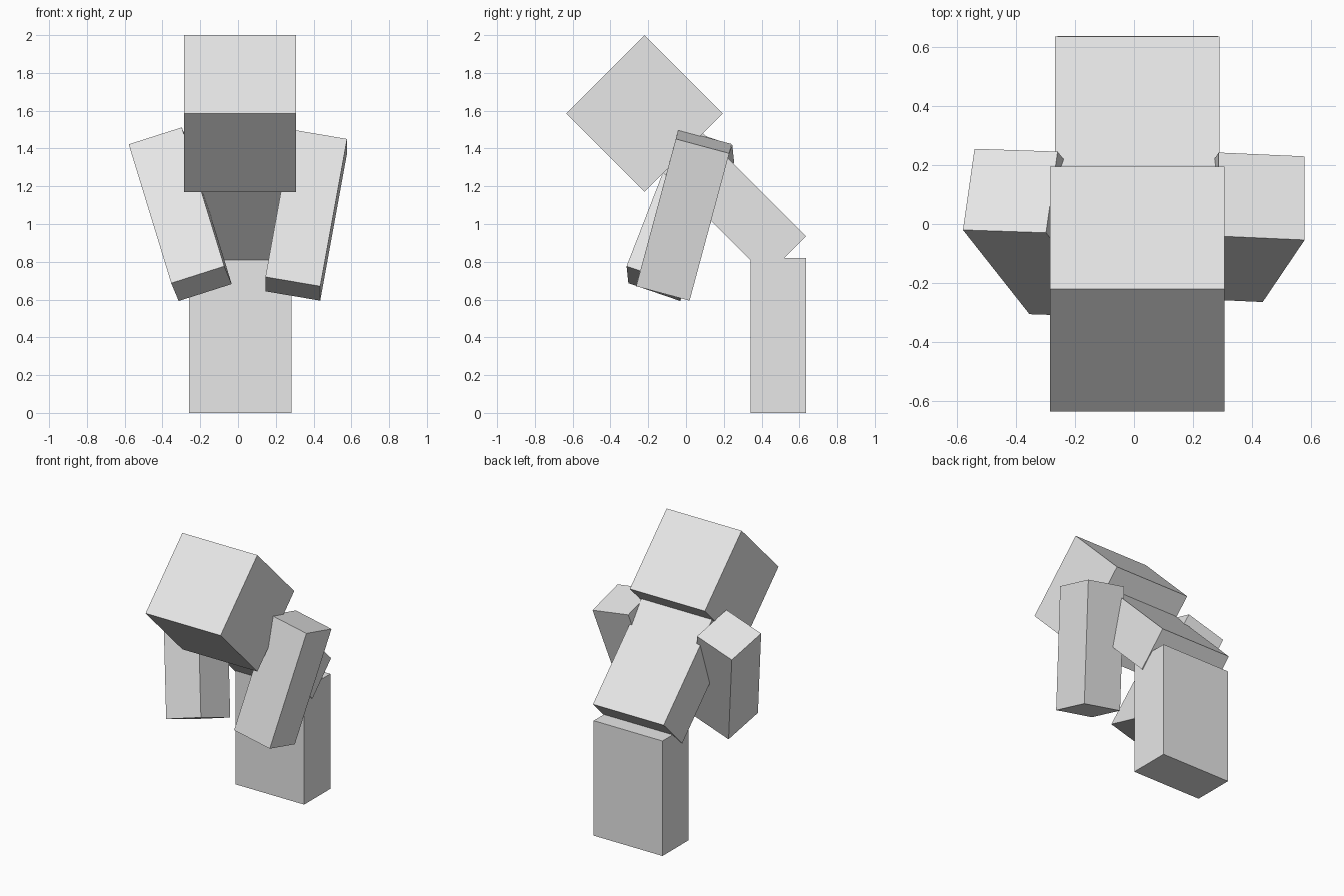
import bpy
import math
from mathutils import Matrix, Vector

# Clear the default cube
cube = bpy.data.objects.get("Cube")
if cube:
    bpy.data.objects.remove(cube, do_unlink=True)

# Single grey material
GREY = (0.8, 0.8, 0.8, 1.0)
grey = bpy.data.materials.new("light_grey")
grey.use_nodes = True
grey.diffuse_color = GREY
bsdf = next(n for n in grey.node_tree.nodes if n.type == 'BSDF_PRINCIPLED')
bsdf.inputs["Base Color"].default_value = GREY


def block(name, center, size, rotation=Matrix.Identity(3)):
    """Flat-sided box with its dimensions baked in and an object rotation."""
    bpy.ops.mesh.primitive_cube_add(size=1)
    ob = bpy.context.object
    ob.name = ob.data.name = name
    ob.data.transform(Matrix.Diagonal((*size, 1)))
    ob.matrix_world = Matrix.Translation(center) @ rotation.to_4x4()
    ob.data.materials.append(grey)
    return ob


def limb_rotation(up, back):
    """Rotation whose z follows the limb upward and whose y points to its back."""
    z = Vector(up).normalized()
    x = Vector(back).cross(z).normalized()
    y = z.cross(x)
    return Matrix((x, y, z)).transposed()


lean = Matrix.Rotation(math.radians(45), 3, 'X')

# Upright legs block, with the torso and head bent forward above it
block("legs", (0.012, 0.488, 0.41), (0.543, 0.295, 0.82))
block("torso", (0.011, 0.24, 1.12), (0.558, 0.296, 0.82), lean)
block("head", (0.011, -0.22, 1.585), (0.592, 0.587, 0.587), lean)

# Arms hanging forward, each turned inward by its own amount
ARM = (0.295, 0.293, 0.82)
block("right_arm", (-0.306, -0.03, 1.052), ARM,
      limb_rotation((-0.225, 0.285, 0.735), (0.038, 0.275, -0.09)))
block("left_arm", (0.361, -0.011, 1.047), ARM,
      limb_rotation((0.142, 0.21, 0.78), (0.0, 0.285, -0.075)))
